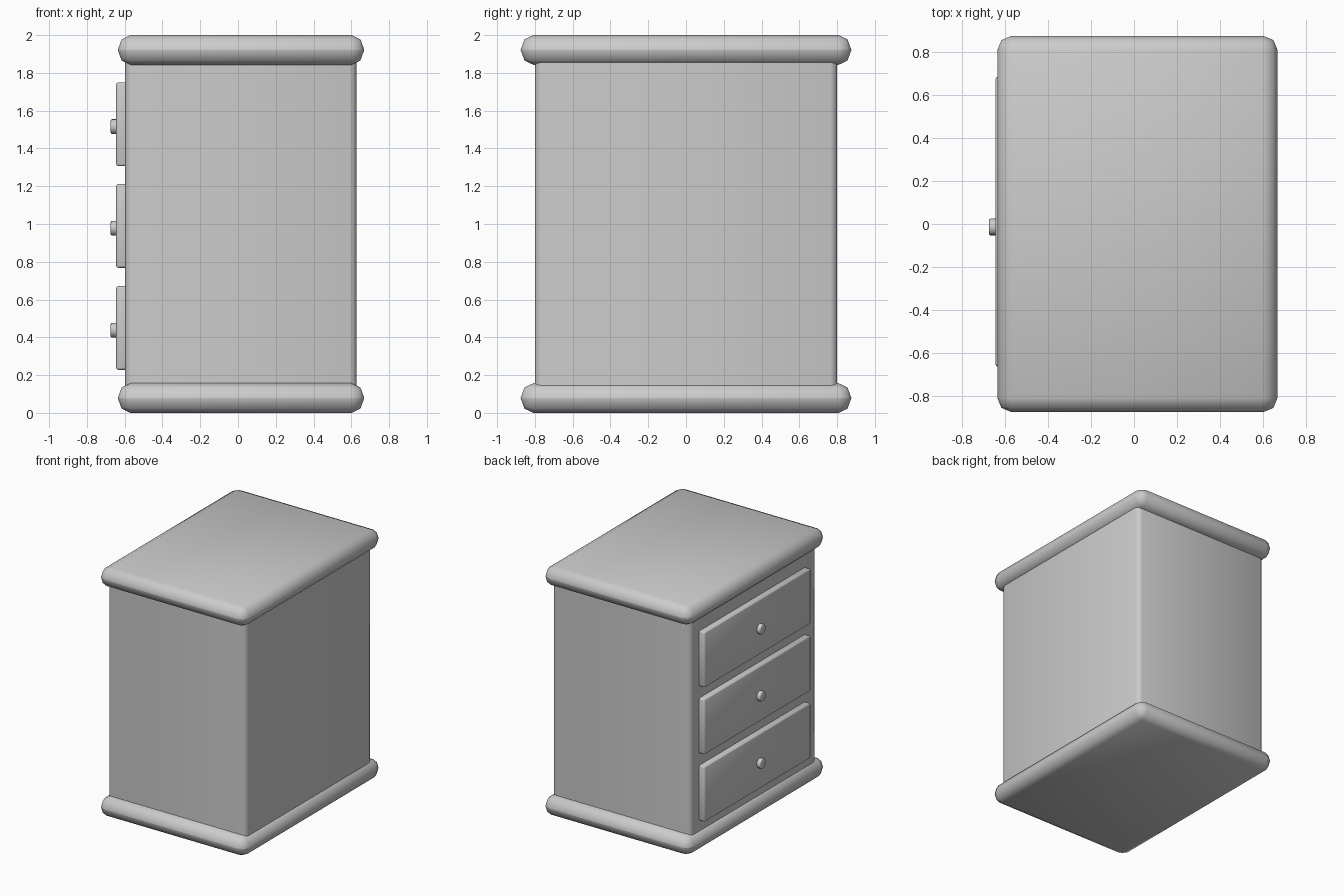
import bpy, bmesh
from mathutils import Matrix, Vector

if "Cube" in bpy.data.objects:
    bpy.data.objects.remove(bpy.data.objects["Cube"])

CX = 0.016  # cabinet centre in x; drawers stick out on the -x side


def finish(name, bm, smooth_angle):
    mesh = bpy.data.meshes.new(name)
    bmesh.ops.recalc_face_normals(bm, faces=bm.faces)
    bm.to_mesh(mesh)
    bm.free()
    obj = bpy.data.objects.new(name, mesh)
    bpy.context.collection.objects.link(obj)
    bpy.ops.object.select_all(action='DESELECT')
    obj.select_set(True)
    bpy.context.view_layer.objects.active = obj
    bpy.ops.object.shade_smooth_by_angle(angle=smooth_angle)
    return obj


def box(name, lo, hi, bevel, segments=2, vertical_only=False, z_stretch=1.0):
    """Bevelled box; z_stretch makes the rounding taller than it is deep."""
    lo, hi = Vector(lo), Vector(hi)
    size = hi - lo
    bm = bmesh.new()
    bmesh.ops.create_cube(bm, size=1)
    bmesh.ops.scale(bm, vec=(size.x, size.y, size.z / z_stretch), verts=bm.verts)
    edges = [e for e in bm.edges if not vertical_only
             or abs(e.verts[0].co.z - e.verts[1].co.z) > 0.01]
    bmesh.ops.bevel(bm, geom=edges, offset=bevel, segments=segments,
                    profile=0.5, affect='EDGES', clamp_overlap=True)
    bmesh.ops.scale(bm, vec=(1, 1, z_stretch), verts=bm.verts)
    bmesh.ops.translate(bm, vec=(lo + hi) / 2, verts=bm.verts)
    return finish(name, bm, 1.0)


# Carcass with rounded upright corners
box("cabinet_body", (CX - 0.613, -0.80, 0.08), (CX + 0.611, 0.80, 1.92),
    0.035, vertical_only=True)

# Bullnose base and top slabs
for name, z in (("base_slab", 0.0), ("top_slab", 1.843)):
    box(name, (CX - 0.652, -0.875, z), (CX + 0.652, 0.875, z + 0.157),
        0.067, z_stretch=1.15)

# Three drawer fronts, each with a round knob
for i, z in enumerate((0.45, 0.99, 1.528), 1):
    box(f"drawer_front_{i}", (-0.645, -0.663, z - 0.222),
        (-0.57, 0.685, z + 0.222), 0.012)
    bm = bmesh.new()
    bmesh.ops.create_cone(bm, cap_ends=True, segments=16,
                          radius1=0.039, radius2=0.039, depth=0.05)
    rim = [e for e in bm.edges if all(v.co.z > 0 for v in e.verts)]
    bmesh.ops.bevel(bm, geom=rim, offset=0.007, segments=2, profile=0.5,
                    affect='EDGES')
    bmesh.ops.transform(bm, verts=bm.verts,
                        matrix=Matrix.Translation((-0.649, -0.014, z - 0.012))
                        @ Matrix.Rotation(-1.5707963, 4, 'Y'))
    finish(f"drawer_knob_{i}", bm, 0.9)
